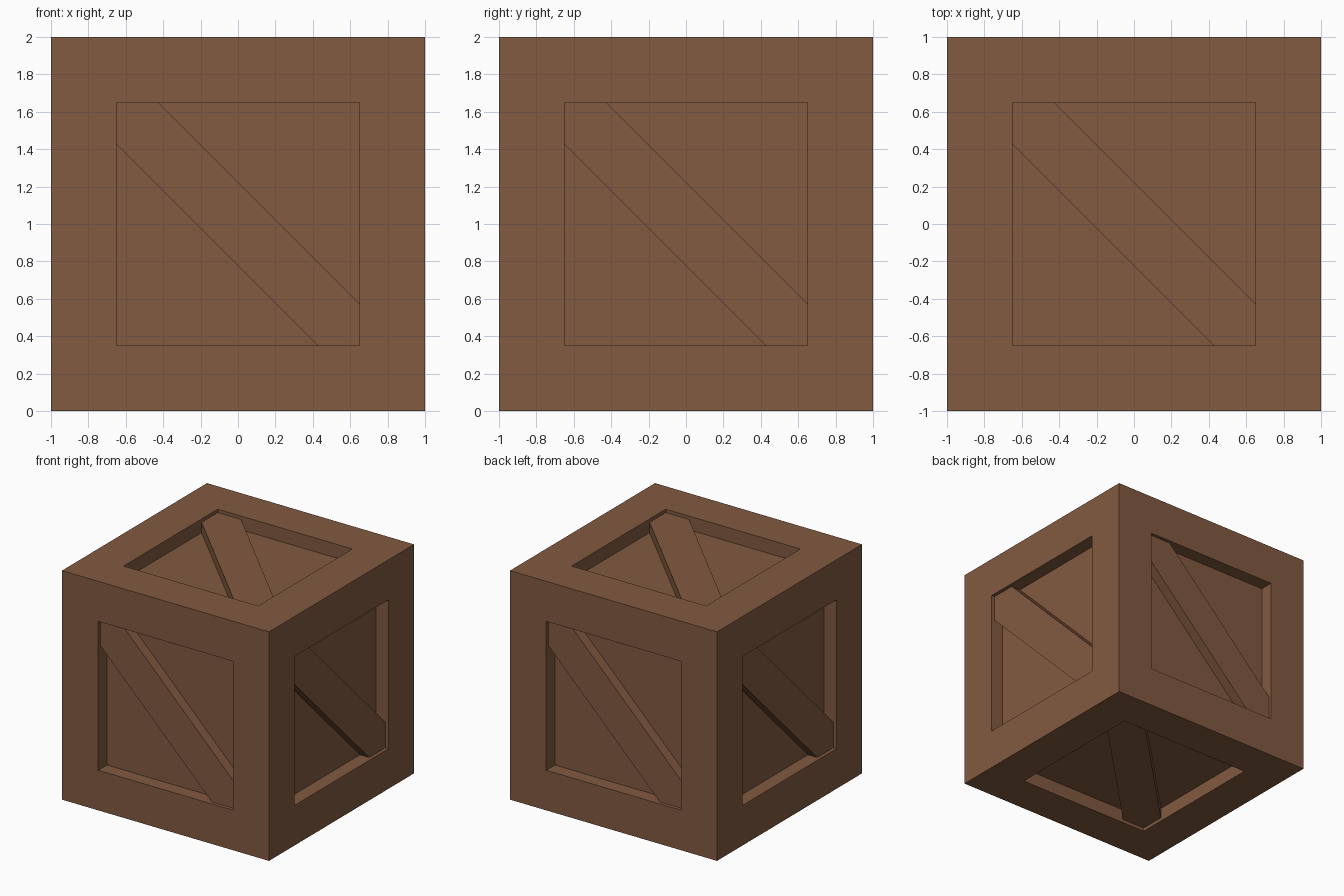
import bpy
import bmesh
from math import radians
from mathutils import Matrix, Vector

HALF = 1.0           # half the crate size
BORDER = 0.35        # width of the frame boards
PANEL_DEPTH = 0.12   # how far the panels sit in
BRACE_DEPTH = 0.03   # how far the brace fronts sit in
BRACE_WIDTH = 0.317
BRACE_LENGTH = 1.85

if "Cube" in bpy.data.objects:
    bpy.data.objects.remove(bpy.data.objects["Cube"], do_unlink=True)

# Brown wood
wood = bpy.data.materials.new("brown_wood")
wood.use_nodes = True
colour = (0.225, 0.102, 0.052, 1.0)
wood.diffuse_color = colour
wood.node_tree.nodes["Principled BSDF"].inputs["Base Color"].default_value = colour


def add_object(name, bm):
    mesh = bpy.data.meshes.new(name)
    bm.to_mesh(mesh)
    bm.free()
    mesh.materials.append(wood)
    obj = bpy.data.objects.new(name, mesh)
    bpy.context.collection.objects.link(obj)
    return obj


# Crate body: a cube with a square recess sunk into every side
bm = bmesh.new()
bmesh.ops.create_cube(bm, size=2 * HALF)
sides = bm.faces[:]
bmesh.ops.inset_individual(bm, faces=sides, thickness=BORDER, use_even_offset=True)
for face in sides:
    normal = face.normal.copy()
    panel = bmesh.ops.extrude_discrete_faces(bm, faces=[face])["faces"][0]
    bmesh.ops.translate(bm, verts=panel.verts[:], vec=-normal * PANEL_DEPTH)
bmesh.ops.recalc_face_normals(bm, faces=bm.faces[:])
body = add_object("crate_body", bm)
body.location.z = HALF


# Diagonal braces: one board, turned onto each side, ends tucked into the frame
def add_brace(name, turn):
    bm = bmesh.new()
    back = HALF - PANEL_DEPTH - 0.01
    front = HALF - BRACE_DEPTH
    board = (Matrix.Translation((0, 0, (front + back) / 2))
             @ Matrix.Rotation(radians(-45), 4, 'Z')
             @ Matrix.Diagonal((BRACE_LENGTH, BRACE_WIDTH, front - back, 1)))
    bmesh.ops.create_cube(bm, size=1, matrix=turn @ board)
    add_object(name, bm).location.z = HALF


upright = Matrix.Rotation(radians(90), 4, 'X')
for i, side in enumerate(("front", "left", "back", "right")):
    add_brace(side + "_brace", Matrix.Rotation(radians(90 * i), 4, 'Z') @ upright)
add_brace("top_brace", Matrix.Identity(4))
add_brace("bottom_brace", Matrix.Rotation(radians(180), 4, 'X'))
